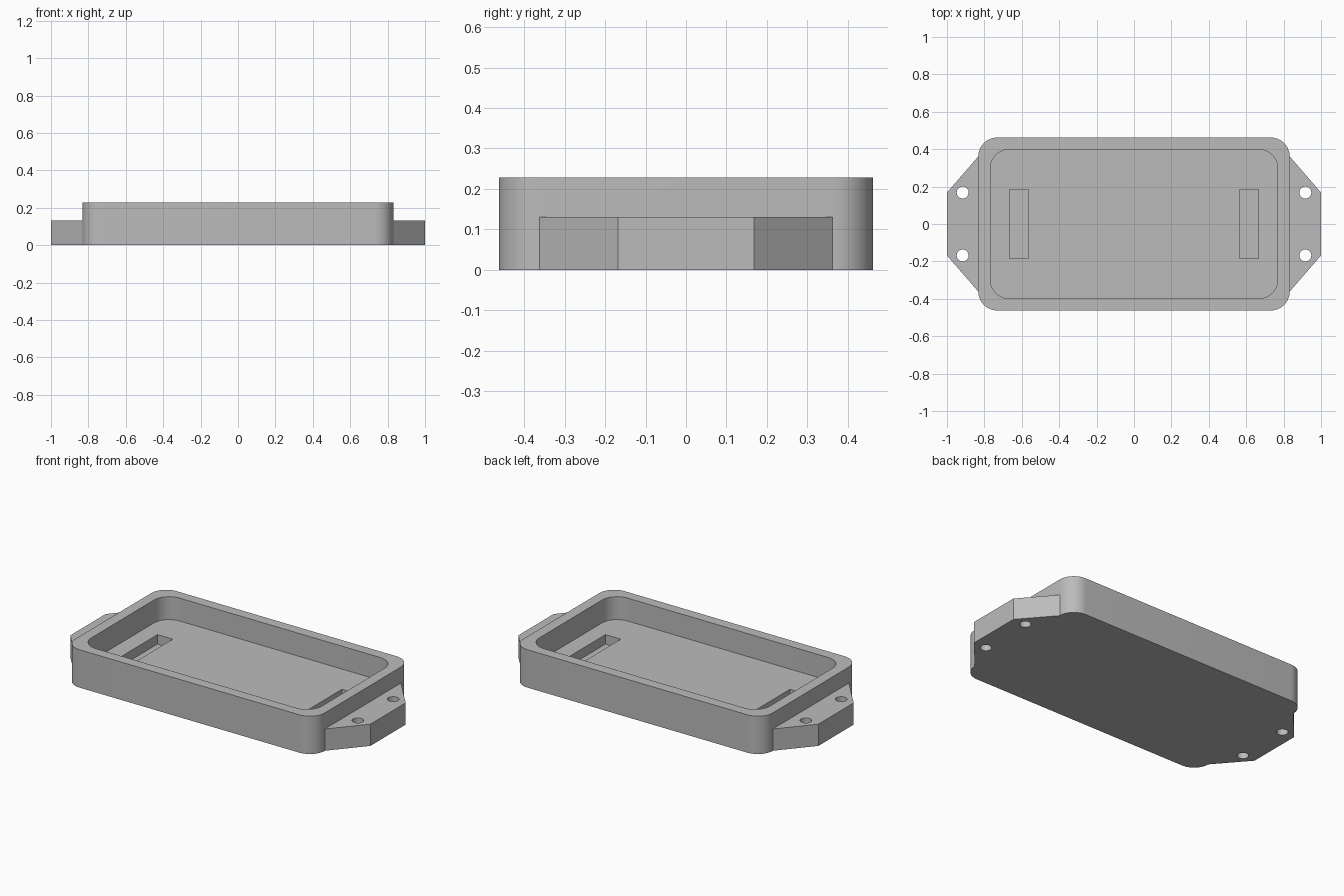
import bpy, bmesh
from math import sin, cos, pi, radians

if "Cube" in bpy.data.objects:
    bpy.data.objects.remove(bpy.data.objects["Cube"], do_unlink=True)

HEIGHT, EAR_TOP, FLOOR, SLOT_FLOOR = 0.228, 0.131, 0.09, 0.033
BODY_X, BODY_Y, CORNER = 0.832, 0.462, 0.1

grey = bpy.data.materials.new("plain grey")
grey.use_nodes = True
color = (0.5, 0.5, 0.5, 1)
grey.diffuse_color = color
grey.node_tree.nodes["Principled BSDF"].inputs["Base Color"].default_value = color


def rounded_rect(hx, hy, r, steps=14):
    """Outline of a rectangle with rounded corners, counter-clockwise."""
    pts = []
    for quarter, (sx, sy) in enumerate([(1, 1), (-1, 1), (-1, -1), (1, -1)]):
        for i in range(steps + 1):
            a = (quarter + i / steps) * pi / 2
            pts.append((sx * (hx - r) + r * cos(a), sy * (hy - r) + r * sin(a)))
    return pts


def rect(cx, hx, hy):
    return [(cx - hx, -hy), (cx + hx, -hy), (cx + hx, hy), (cx - hx, hy)]


def circle(cx, cy, r, n=32):
    return [(cx + r * cos(2 * pi * i / n), cy + r * sin(2 * pi * i / n)) for i in range(n)]


def prism(name, outline, z0, z1):
    """Extrude a flat outline from z0 to z1."""
    bm = bmesh.new()
    face = bm.faces.new([bm.verts.new((x, y, z0)) for x, y in outline])
    ext = bmesh.ops.extrude_face_region(bm, geom=[face])
    top = [v for v in ext["geom"] if isinstance(v, bmesh.types.BMVert)]
    bmesh.ops.translate(bm, verts=top, vec=(0, 0, z1 - z0))
    bmesh.ops.recalc_face_normals(bm, faces=bm.faces)
    mesh = bpy.data.meshes.new(name)
    bm.to_mesh(mesh)
    bm.free()
    mesh.materials.append(grey)
    obj = bpy.data.objects.new(name, mesh)
    bpy.context.collection.objects.link(obj)
    return obj


def combine(target, tool, operation):
    """Apply a boolean and discard the tool."""
    bpy.context.view_layer.objects.active = target
    mod = target.modifiers.new(operation.lower(), "BOOLEAN")
    mod.operation, mod.solver, mod.object = operation, "EXACT", tool
    bpy.ops.object.modifier_apply(modifier=mod.name)
    bpy.data.objects.remove(tool, do_unlink=True)


# Tray body with mounting ears that run into its end walls
tray = prism("enclosure_tray", rounded_rect(BODY_X, BODY_Y, CORNER), 0, HEIGHT)
ear_y, tip_y = BODY_Y - CORNER, 0.168
for side in (-1, 1):
    ear = [(side * x, y) for x, y in [
        (0.75, -ear_y), (BODY_X, -ear_y), (1, -tip_y),
        (1, tip_y), (BODY_X, ear_y), (0.75, ear_y)]]
    combine(tray, prism("mounting_ear", ear, 0, EAR_TOP), "UNION")

# Main cavity
cavity = prism("cavity_cutter", rounded_rect(0.768, 0.398, CORNER), FLOOR, 0.4)
combine(tray, cavity, "DIFFERENCE")

# Floor slots and screw holes at both ends
for side in (-1, 1):
    slot = prism("slot_cutter", rect(side * 0.615, 0.051, 0.185), SLOT_FLOOR, 0.15)
    combine(tray, slot, "DIFFERENCE")
    for y in (-tip_y, tip_y):
        hole = prism("hole_cutter", circle(side * 0.916, y, 0.032), -0.1, 0.3)
        combine(tray, hole, "DIFFERENCE")

# Smooth rounded corners, crisp edges elsewhere
bpy.ops.object.select_all(action="DESELECT")
tray.select_set(True)
bpy.context.view_layer.objects.active = tray
bpy.ops.object.shade_smooth_by_angle(angle=radians(30))
